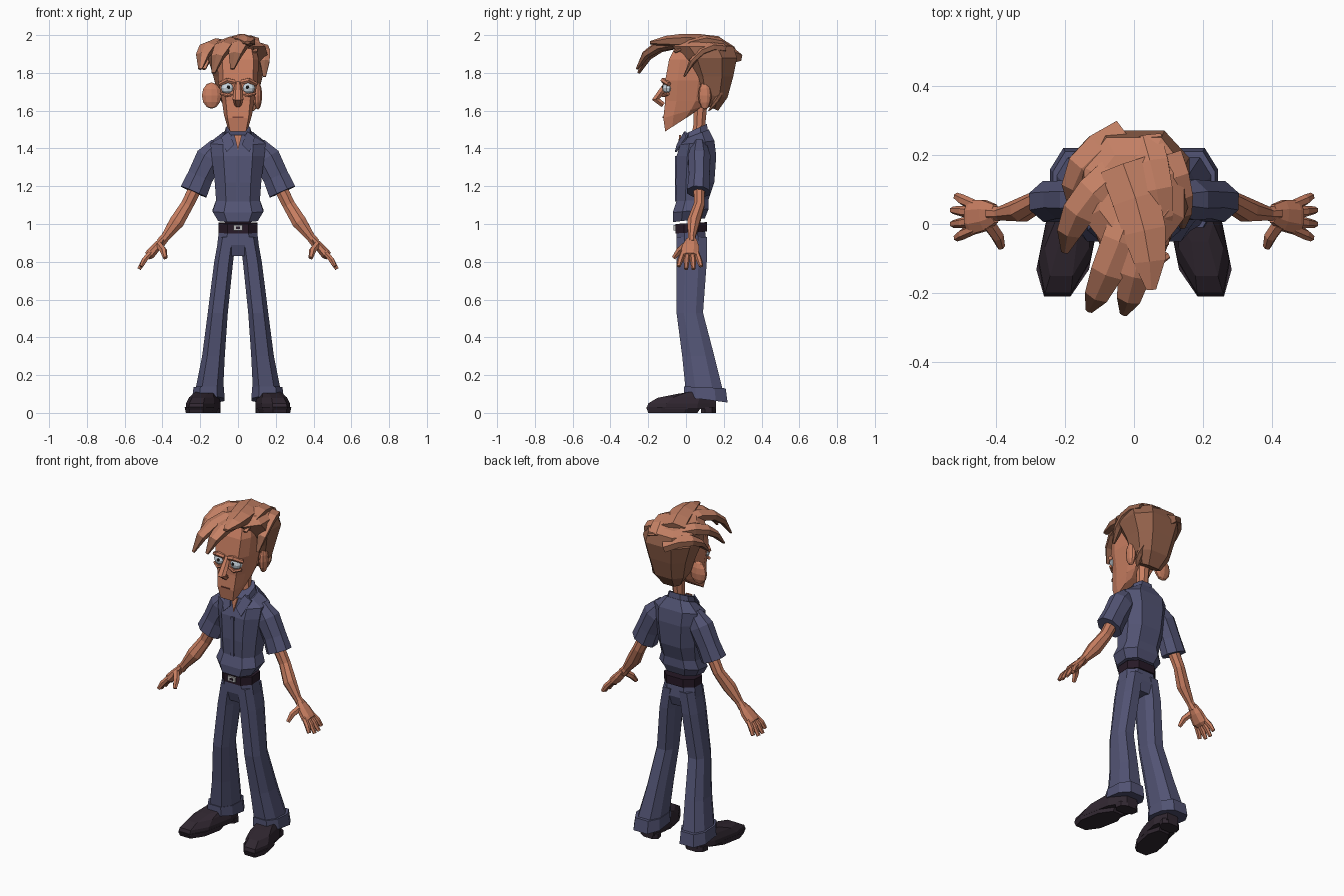
import bpy, bmesh, math
from mathutils import Vector

if "Cube" in bpy.data.objects:
    bpy.data.objects.remove(bpy.data.objects["Cube"])

# All part sizes are written in hundredths of a unit
UNIT = 0.01
X, Y, Z = Vector((1, 0, 0)), Vector((0, 1, 0)), Vector((0, 0, 1))


def paint(name, *colour):
    material = bpy.data.materials.new(name)
    material.use_nodes = True
    material.diffuse_color = (*colour, 1)
    shader = material.node_tree.nodes["Principled BSDF"]
    shader.inputs["Base Color"].default_value = (*colour, 1)
    shader.inputs["Roughness"].default_value = 0.9
    return material


SKIN = paint("skin", .58, .21, .12)
HAIR = paint("hair brown", .29, .12, .07)
HAIR_TOP = paint("hair top", .56, .22, .13)
CLOTH = paint("blue cloth", .085, .088, .175)
SHOE = paint("shoe leather", .03, .02, .03)
BELT = paint("belt leather", .02, .01, .02)
METAL = paint("buckle metal", .5, .5, .5)
WHITE = paint("eye white", .6, .68, .74)
DARK = paint("pupil black", .01, .01, .01)
LIP = paint("mouth line", .2, .06, .04)


def finish(name, bm, material, mirror=False):
    bmesh.ops.recalc_face_normals(bm, faces=bm.faces)
    bmesh.ops.scale(bm, vec=(UNIT, UNIT, UNIT), verts=bm.verts)
    mesh = bpy.data.meshes.new(name)
    bm.to_mesh(mesh)
    bm.free()
    mesh.materials.append(material)
    part = bpy.data.objects.new(name, mesh)
    bpy.context.scene.collection.objects.link(part)
    if mirror:
        part.modifiers.new("mirror", "MIRROR")
    if material == HAIR:
        # Faces that look upward take the lighter hair colour
        mesh.materials.append(HAIR_TOP)
        for face in mesh.polygons:
            face.material_index = int(face.normal.z > 0.5)


def join_rings(name, material, rings, mirror=False):
    bm = bmesh.new()
    loops = [[bm.verts.new(point) for point in ring] for ring in rings]
    for low, high in zip(loops, loops[1:]):
        for i in range(len(low)):
            bm.faces.new((low[i - 1], low[i], high[i], high[i - 1]))
    bm.faces.new(loops[0])
    bm.faces.new(loops[-1])
    finish(name, bm, material, mirror)


def slab(name, material, layers, flat=.55, shear=0, mirror=False):
    """Stacked octagons: front z, rise to the back, front y, back y, half width, centre x."""
    side = [(flat, 0), (1, .27), (1, .73), (flat, 1)]
    outline = side + [(-x, t) for x, t in reversed(side)]
    rings = []
    for z, rise, front, back, width, *centre in layers:
        ring = []
        for x, t in outline:
            y = front + t * (back - front)
            ring.append((sum(centre) + x * width + shear * y, y, z + t * rise))
        rings.append(ring)
    join_rings(name, material, rings, mirror)


def tube(name, material, path, ref=Y, squash=1, sides=6, mirror=False):
    """Sweep a polygon along points with a radius; squash flattens it along ref."""
    points = [Vector(step[:3]) for step in path]
    rings = []
    for i, (*_, radius) in enumerate(path):
        along = points[min(i + 1, len(points) - 1)] - points[max(i - 1, 0)]
        across = along.cross(ref).normalized()
        other = across.cross(along).normalized() * squash
        angles = [math.tau * (j + .5) / sides for j in range(sides)]
        rings.append([points[i] + radius * (across * math.cos(a) + other * math.sin(a))
                      for a in angles])
    join_rings(name, material, rings, mirror)


def lock(name, start, bend, tip, width):
    """Tapered wedge of hair along a curved sweep."""
    a, b, c = Vector(start), Vector(bend), Vector(tip)
    path = []
    for i in range(5):
        t = i / 4
        point = a.lerp(b, t).lerp(b.lerp(c, t), t)
        path.append((*point, width * (1 - .8 * t ** 3)))
    tube("hair_" + name, HAIR, path, Z, .55)


def solid(name, material, place, size, mirror=False, rounded=True):
    bm = bmesh.new()
    if rounded:
        bmesh.ops.create_uvsphere(bm, u_segments=10, v_segments=6, radius=1)
    else:
        bmesh.ops.create_cube(bm, size=1)
    bmesh.ops.scale(bm, vec=size, verts=bm.verts)
    bmesh.ops.translate(bm, vec=place, verts=bm.verts)
    finish(name, bm, material, mirror)


def plate(name, material, corners, mirror=False):
    front = [Vector(corner) for corner in corners]
    join_rings(name, material, [front, [corner + Y for corner in front]], mirror)


# Shoes, with toes turned outward
turned = dict(flat=.5, shear=-.2, mirror=True)
slab("shoe_uppers", SHOE, [(2, 0, -21, 16, 7.5, 18), (5, 0, -20, 16, 7.5, 18),
     (8, 1, -15, 16, 6.5, 18), (10, 3, -5, 15, 5, 18)], **turned)
slab("shoe_soles", SHOE, [(0, 0, -20, 6, 7, 18), (3, 0, -21, 8, 7.6, 18)], **turned)
slab("shoe_heels", SHOE, [(0, 0, 8, 16, 6, 18), (3, 0, 8, 16, 6, 18)], **turned)

# Trousers and belt
slab("trouser_legs", CLOTH, [(10, 0, 0, 20, 7.5, 15.5), (30, 0, -2, 15, 6, 13),
     (53, 0, -5, 9, 5.3, 10.7), (80, 0, -5, 11, 5, 7.6), (93, 0, -5, 11, 4.6, 5.6)],
     mirror=True)
slab("trouser_cuffs", CLOTH, [(8.5, -3, -1, 22, 8.6, 15.7), (14, -1, -1, 21, 8, 15.5)],
     mirror=True)
slab("trouser_hips", CLOTH, [(83, 0, -3, 9, 9), (89, 0, -5, 11, 11), (97, 0, -5, 10, 10)])
slab("belt", BELT, [(95, 1, -5.5, 11, 10.3), (100, 1, -5.5, 11, 10.3)])
solid("buckle", METAL, (0, -6, 98), (5, 1, 3), rounded=False)
solid("buckle_hole", BELT, (0, -6.4, 98), (2, .5, 1.3), rounded=False)

# Shirt
slab("shirt_body", CLOTH, [(101, 2, -7, 10, 10.5), (106, 2, -7, 12, 13.5),
     (112, 1, -5, 12, 11.6), (122, 0, -5.5, 15, 12.3), (136, 0, -5, 16, 14),
     (142, 2, -3, 15, 14.6), (145, 5, -1, 12, 8)])
solid("shirt_placket", CLOTH, (0, -5.2, 124), (2, 1, 24), rounded=False)
tube("sleeves", CLOTH, [(10, 7, 142, 5), (15, 7, 135, 8), (20, 7, 125, 7.4),
     (23.5, 6.5, 117, 8)], squash=.8, sides=8, mirror=True)
slab("collar_band", CLOTH, [(142, 5, -3, 12, 8), (147, 6, -2, 11, 6.4)])
plate("collar_flaps", CLOTH, [(2, -5, 142), (6, -6, 138), (9, 0, 146), (5, -1, 149)], True)
plate("neck_opening", SKIN, [(0, -4.6, 139), (2, -3.6, 147), (-2, -3.6, 147)])

# Arms and hands
tube("arms", SKIN, [(22, 7, 120, 3.8), (27, 7, 110, 3.6), (32.5, 4, 101, 4.2),
     (38.5, 3, 93, 2.5), (41, 3, 90, 2.8)], squash=.85, sides=8, mirror=True)
tube("palms", SKIN, [(40, 3, 92, 1.5), (43, 2.5, 88, 2.5), (46.5, 2, 84, 2.8),
     (48, 2, 83, 2.3)], squash=1.9, sides=8, mirror=True)
for i, finger in enumerate(("index", "ring_side", "middle", "little")):
    spread = i - 1.5
    reach = 1 - .1 * spread ** 2
    tube(finger + "_fingers", SKIN, [(46, 2 + 2.3 * spread, 85, 1.5),
         (49.5, 2 + 3.3 * spread, 81, 1.6),
         (47 + 5.5 * reach, 2 + 4 * spread, 83 - 7 * reach, 1.1)], mirror=True)
tube("thumbs", SKIN, [(42, 0, 89, 2), (39.5, -3.5, 86, 1.9), (38.5, -6.5, 82, 1.2)],
     X, mirror=True)

# Neck and head
tube("neck", SKIN, [(0, 6, 140, 4.5), (0, 7, 152, 3.4), (0, 8, 168, 4)], sides=8)
slab("head", SKIN, [(149, 9, -11, 3, 5.6), (156, 6, -12, 8, 7.4), (165, 0, -11, 11, 8.5),
     (176, 0, -11, 13, 10.5), (187, 0, -9, 13, 11), (195, 0, -5, 10, 9)], flat=.75)
tube("nose", SKIN, [(0, -10, 175, 1.3), (0, -13, 170, 2), (0, -16, 166, 2.4),
     (0, -12, 163, 1.6)], X, 1.2)
solid("mouth", LIP, (0, -12, 156.5), (6, .9, .6), rounded=False)
solid("right_ear", SKIN, (-14, 7.5, 168), (5.4, 2.6, 7))
solid("left_ear", SKIN, (10.5, 10, 168), (2.4, 3.6, 7.5))

# Eyes
solid("eyes", WHITE, (5.5, -9.5, 172), (3.7, 3, 3.2), True)
solid("pupils", DARK, (5, -12.2, 172.4), (.9, .6, 1), True)
tube("eyelids", SKIN, [(1.5, -11, 175, 1.4), (5.5, -12, 176, 1.5), (9.7, -9, 174, 1.2)],
     mirror=True)
tube("eye_bags", SKIN, [(2, -11, 169, .9), (5.5, -12, 168, 1), (9.2, -9.5, 169, .9)],
     mirror=True)

# Hair mass and loose locks
slab("hair_cap", HAIR, [(163, -3, 10, 17, 6.5), (169, -2, 6, 22, 10.5),
     (178, 0, 3, 25, 13), (188, 0, -2, 27, 16), (194, 0, -7, 25, 14.5),
     (198, -2, -2, 20, 10)])
lock("fringe_right", (0, 6, 195), (-9, -18, 200), (-13, -25, 180), 6)
lock("fringe_middle", (4, 6, 195), (0, -19, 200), (-3, -26, 182), 6)
lock("top", (-3, 17, 195), (5, -3, 198), (5, -19, 196), 8)
lock("right_side", (-6, 14, 194), (-19, 4, 199), (-20, -8, 182), 6)
lock("right_back", (-3, 25, 188), (-19, 18, 198), (-18, 5, 182), 6)
lock("left_side", (10, 20, 193), (15, 7, 197), (14, -1, 178), 4.5)
lock("crown", (3, 24, 191), (7, 11, 203), (9, -6, 191), 6)
lock("left_nape", (7, 18, 174), (10, 17, 164), (8, 12, 160), 3)
